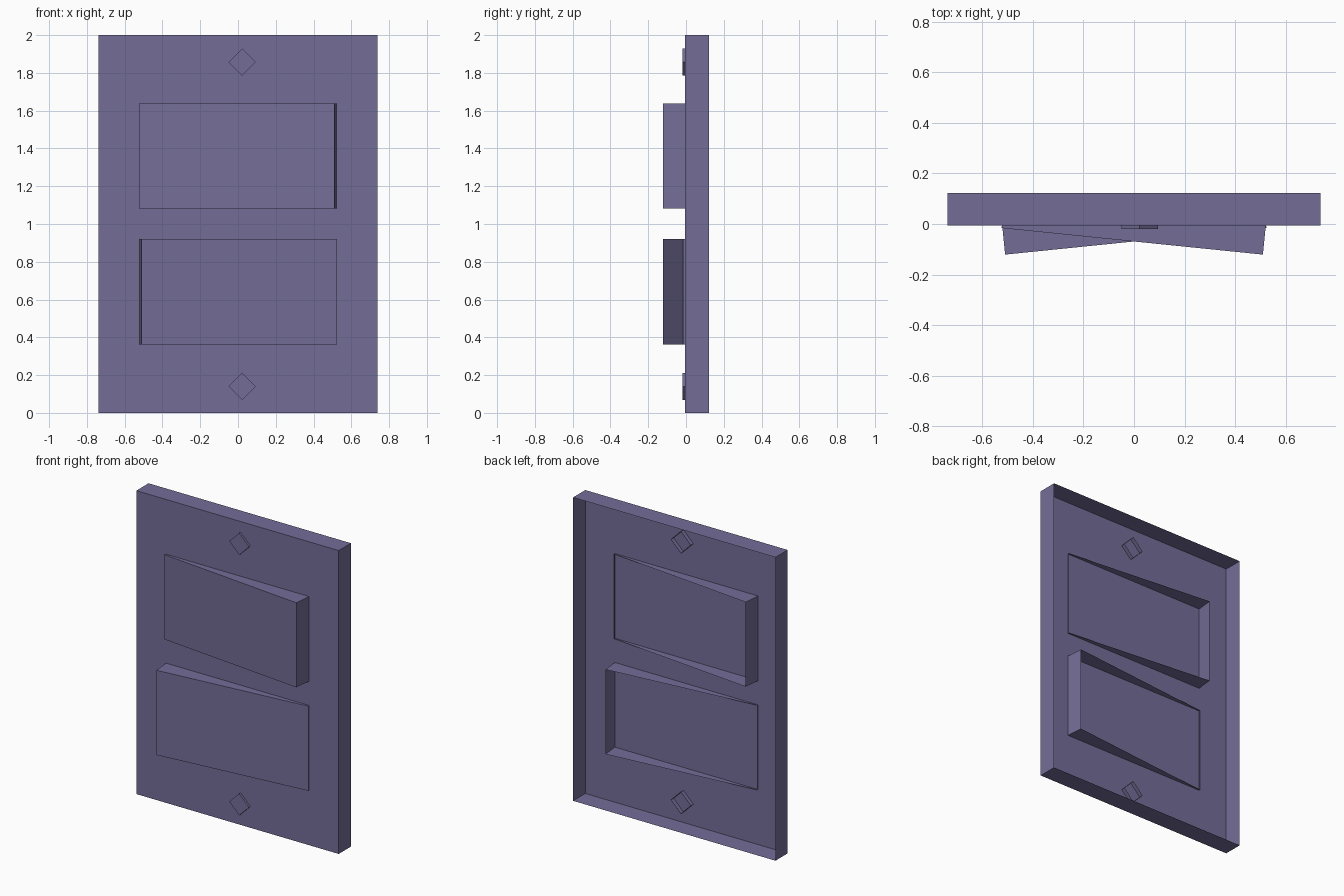
import bpy
import bmesh
from math import radians
from mathutils import Matrix, Vector

cube = bpy.data.objects.get("Cube")
if cube:
    bpy.data.objects.remove(cube, do_unlink=True)

purple = bpy.data.materials.new("muted_purple")
purple.use_nodes = True
colour = (0.175, 0.153, 0.311, 1)
purple.diffuse_color = colour
purple.node_tree.nodes["Principled BSDF"].inputs["Base Color"].default_value = colour


def open_box(name, size, location, turn=None):
    """Thin-walled box, open at the back; location is the centre of its front face."""
    bm = bmesh.new()
    bmesh.ops.create_cube(bm, size=1)
    bmesh.ops.translate(bm, verts=bm.verts, vec=(0, 0.5, 0))
    bmesh.ops.scale(bm, verts=bm.verts, vec=size)
    bm.normal_update()
    back = [f for f in bm.faces if f.normal.y > 0.9]
    bmesh.ops.delete(bm, geom=back, context='FACES_ONLY')
    if turn:
        bmesh.ops.transform(bm, matrix=turn, verts=bm.verts)
    bmesh.ops.translate(bm, verts=bm.verts, vec=Vector(location))
    mesh = bpy.data.meshes.new(name)
    bm.to_mesh(mesh)
    bm.free()
    mesh.materials.append(purple)
    obj = bpy.data.objects.new(name, mesh)
    bpy.context.collection.objects.link(obj)
    return obj


# Wall plate
open_box("wall_plate", (1.476, 0.127, 2), (0, -0.005, 1))

# Rocker switches, tilted in opposite directions
for name, z, side in (("upper_rocker", 1.36, 1), ("lower_rocker", 0.642, -1)):
    tilt = Matrix.Rotation(radians(-5.8 * side), 4, 'Z')
    open_box(name, (1.039, 0.125, 0.558), (-0.007 * side, -0.0685, z), tilt)

# Square screw heads, standing on a corner
diamond = Matrix.Rotation(radians(45), 4, 'Y')
for name, z in (("upper_screw", 1.857), ("lower_screw", 0.14)):
    open_box(name, (0.102, 0.041, 0.102), (0.022, -0.019, z), diamond)
